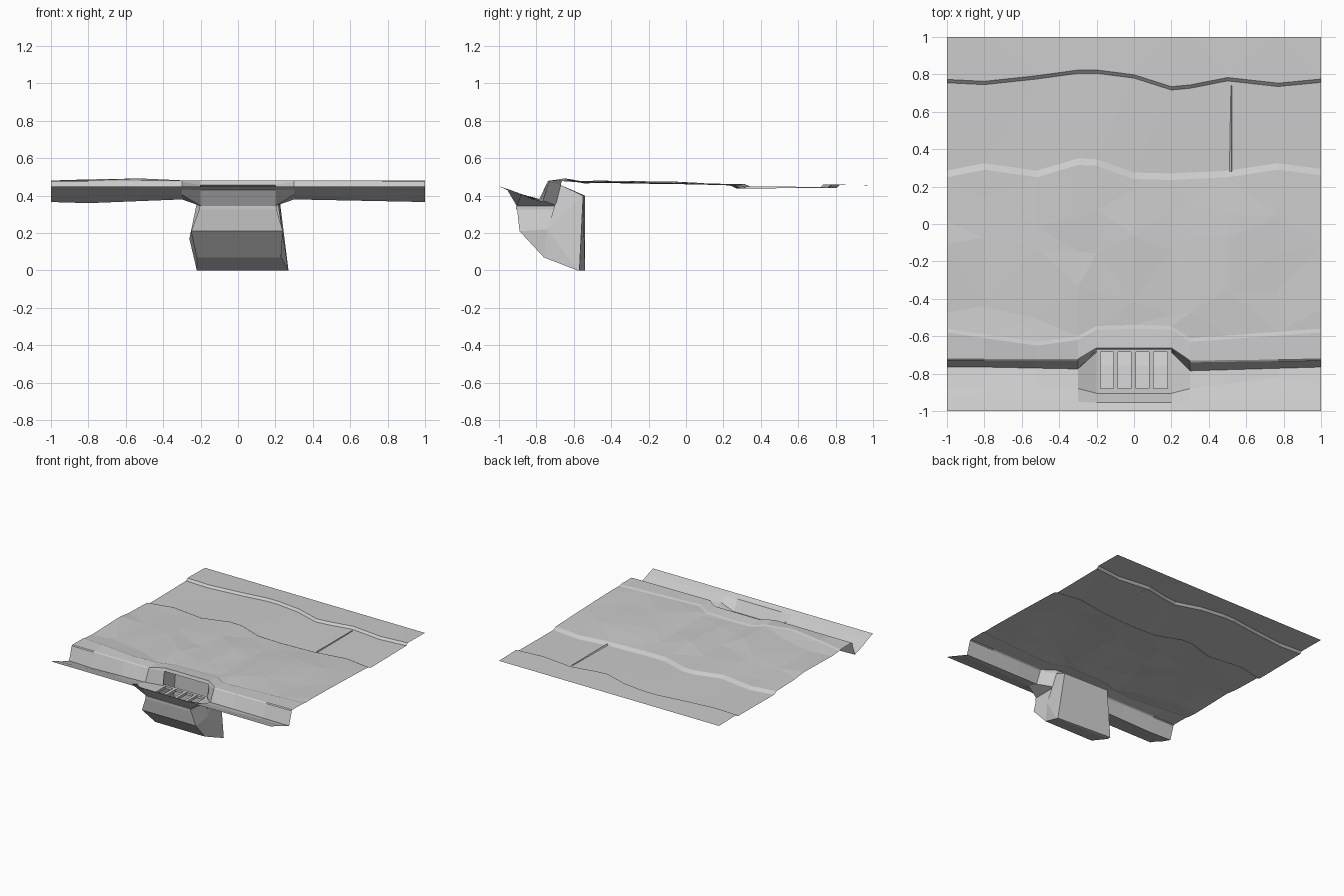
import bpy, bmesh, random
random.seed(4)

XS = [-1, -.8, -.52, -.3, -.2, 0, .2, .3, .5, .77, 1]


def make(name, verts, faces):
    me = bpy.data.meshes.new(name)
    me.from_pydata(verts, [], faces)
    me.validate()
    ob = bpy.data.objects.new(name, me)
    bpy.context.collection.objects.link(ob)
    return ob


def row(*pts, dy=0, dz=0):
    """Sample a sparse (x, y, z) polyline at the shared stations."""
    out = []
    for x in XS:
        for a, b in zip(pts, pts[1:]):
            if a[0] <= x <= b[0]:
                t = (x - a[0]) / (b[0] - a[0])
                out.append((x, a[1] + t * (b[1] - a[1]) + dy, a[2] + t * (b[2] - a[2]) + dz))
                break
    return out


def rough(y, z):
    """Uneven worn row."""
    return [(x, y + (random.uniform(-.1, .1)), z + random.uniform(-.009, .008)) for x in XS]


def loft(name, rows, skip=lambda r, c: False):
    n = len(XS)
    verts = [p for r in rows for p in r]
    faces = [(r*n + c, r*n + c + 1, (r+1)*n + c + 1, (r+1)*n + c)
             for r in range(len(rows) - 1) for c in range(n - 1) if not skip(r, c)]
    return make(name, verts, faces)


# Road gutter and curb, open around the drain
curb_front = row((-1, -.73, .475), (-.3, -.73, .475), (-.2, -.67, .457), (.2, -.67, .457),
                 (.3, -.74, .475), (1, -.73, .475))
curb_top = row((-1, -.722, .481), (-.3, -.722, .481), (-.2, -.662, .482), (.2, -.662, .482),
               (.3, -.73, .481), (1, -.722, .481))
joint_pts = [(-1, -.58, .48), (-.8, -.61, .487), (-.52, -.65, .492), (-.3, -.62, .482),
             (-.2, -.565, .472), (0, -.56, .472), (.2, -.565, .475), (.3, -.63, .48), (1, -.58, .48)]
joint = row(*joint_pts)
gutter_rows = [
    row((-1, -1, .45), (1, -1, .45)),
    row((-1, -.93, .427), (-.3, -.95, .433), (-.2, -.955, .43), (.2, -.955, .43),
        (.3, -.95, .433), (1, -.93, .427)),
    row((-1, -.87, .40), (-.52, -.87, .405), (-.3, -.88, .405), (-.2, -.905, .345),
        (.2, -.905, .345), (.3, -.88, .405), (.77, -.82, .38), (1, -.86, .40)),
    row((-1, -.765, .366), (-.8, -.765, .36), (-.3, -.775, .38), (-.2, -.685, .345),
        (.2, -.685, .345), (.3, -.785, .38), (1, -.765, .366)),
    curb_front, curb_top, joint]
loft("gutter_and_curb", gutter_rows, lambda r, c: r in (2, 3) and 4 <= c <= 5)

# Worn pavement, unpaved strip and the rear step
edge = [(-1, .25, .455), (-.8, .29, .457), (-.52, .25, .46), (-.25, .33, .462), (0, .24, .458),
        (.2, .235, .455), (.5, .25, .455), (.77, .29, .457), (1, .26, .455)]
rear = [(-1, .755, .442), (-.8, .745, .442), (-.52, .775, .442), (-.25, .812, .442), (0, .78, .442),
        (.22, .71, .442), (.5, .765, .442), (.77, .735, .442), (1, .757, .442)]
pave_rows = [
    joint,
    row(*joint_pts, dy=.02, dz=-.006),
    rough(-.42, .474), rough(-.15, .470), rough(.08, .466),
    row(*edge),
    row(*edge, dy=.035, dz=-.017),
    row(*rear),
    row(*rear, dy=.018, dz=.017),
    row((-1, 1, .455), (1, 1, .455))]
XS_i = {0: -1, len(XS) - 1: 1}
pavement = loft("pavement", pave_rows)
bm = bmesh.new()
bm.from_mesh(pavement.data)
bmesh.ops.triangulate(bm, faces=bm.faces[:])
bm.to_mesh(pavement.data)
bm.free()

# Thin crack ridge across the unpaved strip
make("crack", [(.51, .28, .441), (.52, .28, .449), (.525, .28, .441),
               (.518, .74, .441), (.521, .74, .447), (.524, .74, .441)],
     [(0, 1, 4, 3), (1, 2, 5, 4)])

# Drain basin: left and right outlines joined across, open below the grate
left = [(-.2, -.905, .345), (-.25, -.89, .21), (-.22, -.76, .07), (-.22, -.57, 0),
        (-.22, -.54, 0), (-.19, -.54, .40), (-.2, -.67, .457), (-.2, -.685, .345)]
right = [(.2, -.905, .345), (.24, -.89, .21), (.23, -.76, .07), (.27, -.58, 0),
         (.27, -.57, 0), (.22, -.55, .40), (.2, -.67, .457), (.2, -.685, .345)]
n = len(left)
hubs = [(-.26, -.74, .17), (.235, -.74, .22)]
faces = [(i, i + 1, n + i + 1, n + i) for i in range(n - 2)]
faces += [(i, (i + 1) % n, 2*n) for i in range(n)]
faces += [(n + i, n + (i + 1) % n, 2*n + 1) for i in range(n)]
make("drain_basin", left + right + hubs, faces)


def box(name, x0, x1, y0, y1, z0, z1):
    v = [(x, y, z) for z in (z0, z1) for y in (y0, y1) for x in (x0, x1)]
    return make(name, v, [(0, 2, 3, 1), (4, 5, 7, 6), (0, 1, 5, 4),
                          (2, 6, 7, 3), (0, 4, 6, 2), (1, 3, 7, 5)])


# Grate bars leaving four slots
for i, (a, b) in enumerate([(-.205, -.18), (-.11, -.085), (-.015, .01), (.08, .105), (.18, .205)]):
    box(f"grate_bar_{i}", a, b, -.88, -.685, .325, .346)
box("grate_front_rail", -.205, .205, -.91, -.88, .325, .346)
box("grate_back_rail", -.205, .205, -.685, -.662, .325, .346)
